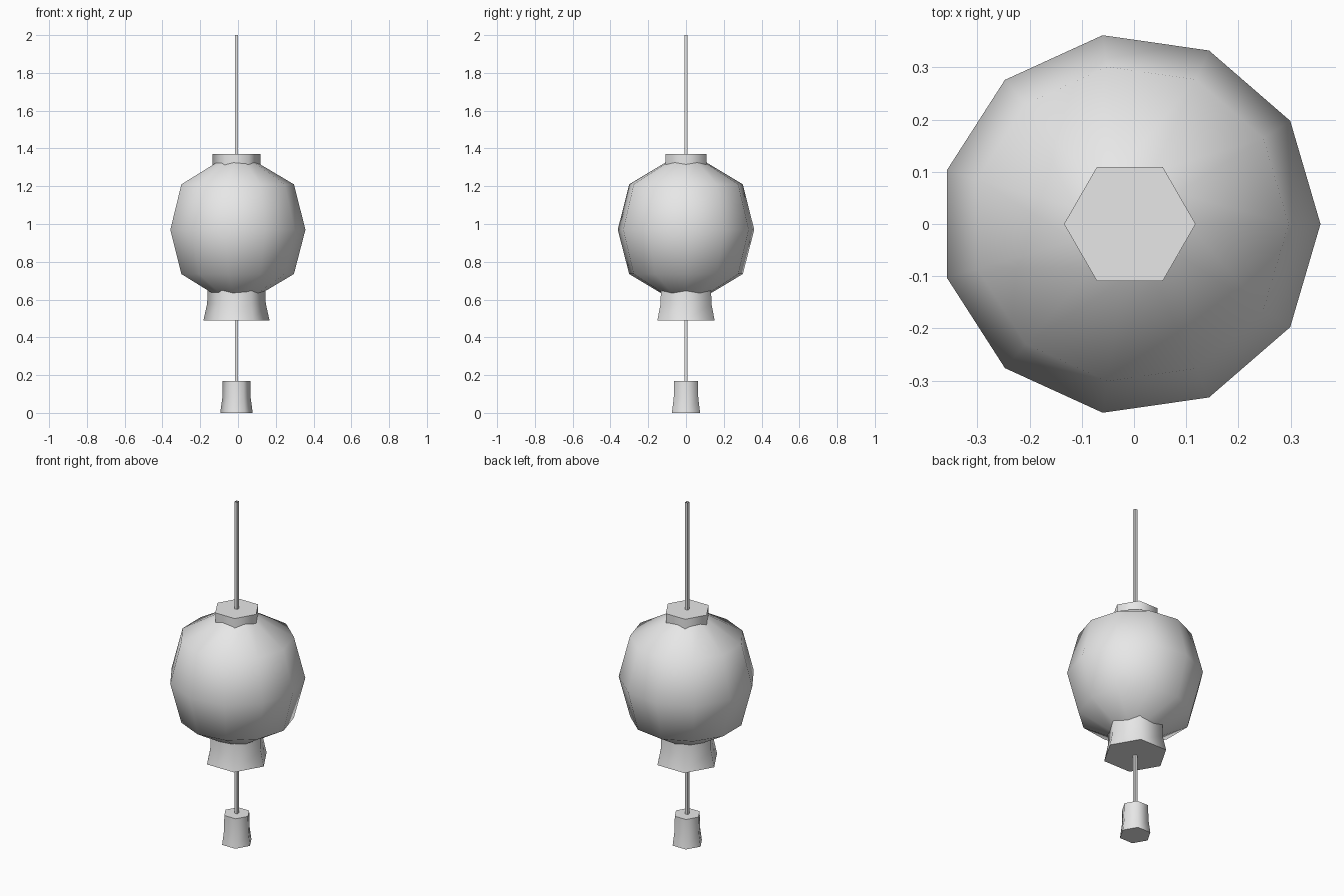
import bpy
import bmesh
from math import cos, sin, pi

cube = bpy.data.objects.get("Cube")
if cube:
    bpy.data.objects.remove(cube)

AXIS_X = -0.008

grey = bpy.data.materials.new("plain_grey")
grey.use_nodes = True
grey.diffuse_color = (0.8, 0.8, 0.8, 1)
grey.node_tree.nodes["Principled BSDF"].inputs["Base Color"].default_value = (0.8, 0.8, 0.8, 1)


def lathe(name, sides, profile, turn=0.0, capped=True, smooth=True):
    """Rings of (radius, height) from bottom to top, bridged into a solid."""
    bm = bmesh.new()
    rings = []
    for r, z in profile:
        angles = [turn + 2 * pi * i / sides for i in range(sides)]
        rings.append([bm.verts.new((r * cos(a), r * sin(a), z)) for a in angles])
    for low, high in zip(rings, rings[1:]):
        for i in range(sides):
            j = (i + 1) % sides
            bm.faces.new((low[i], low[j], high[j], high[i])).smooth = smooth
    if capped:
        for ring in (rings[0][::-1], rings[-1]):
            cap = bm.faces.new(ring)
            for edge in cap.edges:
                edge.smooth = False
    mesh = bpy.data.meshes.new(name)
    bm.to_mesh(mesh)
    bm.free()
    mesh.materials.append(grey)
    obj = bpy.data.objects.new(name, mesh)
    obj.location.x = AXIS_X
    bpy.context.collection.objects.link(obj)
    return obj


# Round lantern body
lathe("lantern_body", 11, [(0.11, 0.62), (0.304, 0.735), (0.365, 0.97),
                           (0.304, 1.21), (0.11, 1.325)])

# Hexagonal collar above and flared skirt below
lathe("top_collar", 6, [(0.126, 1.25), (0.126, 1.37)])
lathe("bottom_skirt", 6, [(0.175, 0.49), (0.155, 0.58), (0.153, 0.70)])

# Hanging tassel
lathe("tassel", 6, [(0.086, 0), (0.075, 0.08), (0.073, 0.17)])

# Square cords, open at the ends
lathe("hanging_cord", 4, [(0.0115, 1.36), (0.0115, 2.0)], pi / 4, False, False)
lathe("tassel_cord", 4, [(0.0115, 0.16), (0.0115, 0.50)], pi / 4, False, False)
